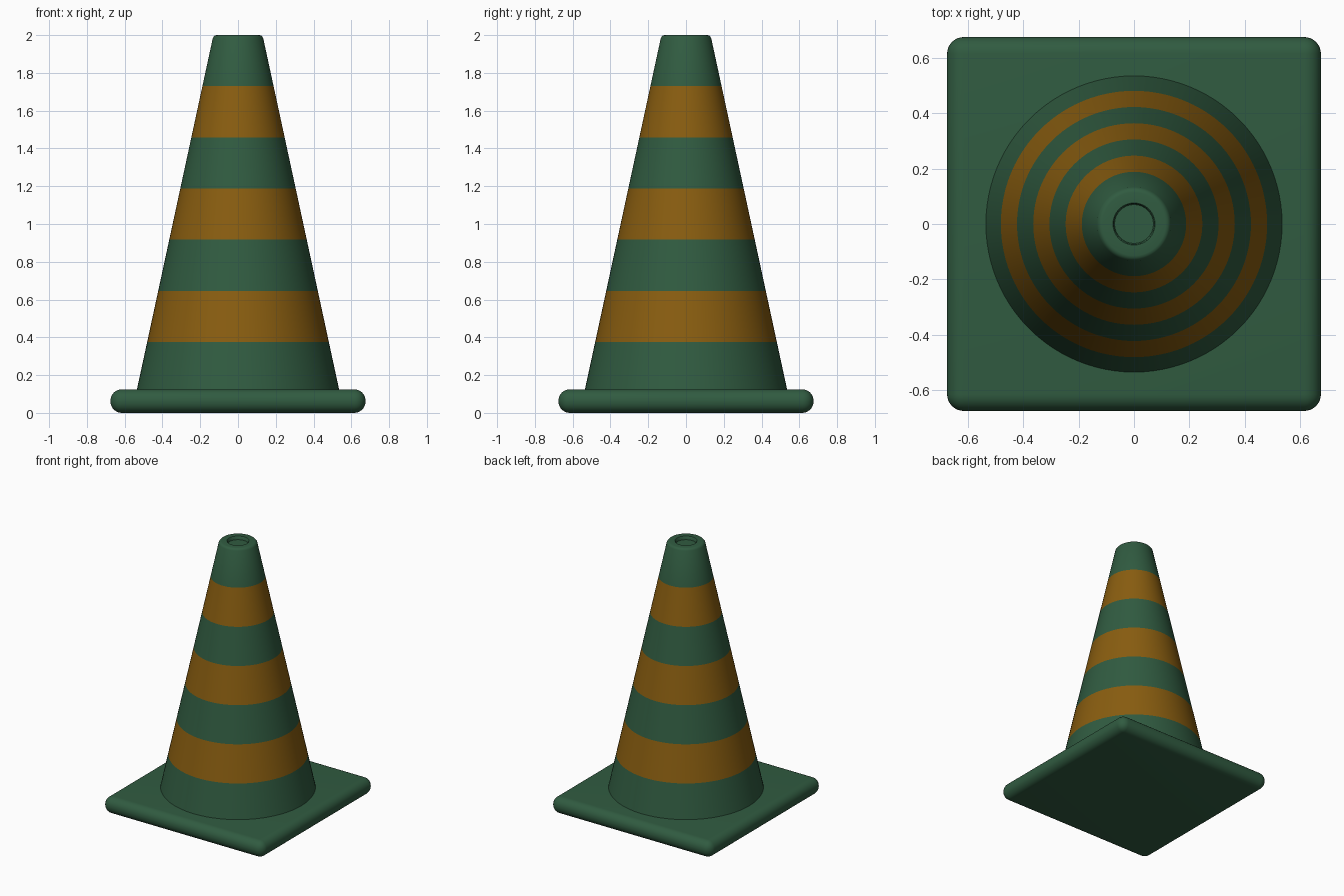
import bpy, bmesh, math

if "Cube" in bpy.data.objects:
    bpy.data.objects.remove(bpy.data.objects["Cube"])

def material(name, color):
    m = bpy.data.materials.new(name)
    m.diffuse_color = color
    m.use_nodes = True
    m.node_tree.nodes["Principled BSDF"].inputs["Base Color"].default_value = m.diffuse_color
    return m

green = material("green", (0.03, 0.105, 0.052, 1))
orange = material("orange", (0.25, 0.11, 0.005, 1))

def smooth(obj, angle):
    bpy.ops.object.select_all(action='DESELECT')
    obj.select_set(True)
    bpy.context.view_layer.objects.active = obj
    bpy.ops.object.shade_smooth_by_angle(angle=math.radians(angle))

# Square foot plate with fully rounded edges
bpy.ops.mesh.primitive_cube_add(size=1)
base = bpy.context.object
base.name = "base_plate"
for v in base.data.vertices:
    v.co = (v.co.x * 1.35, v.co.y * 1.35, (v.co.z + 0.5) * 0.125)
bm = bmesh.new()
bm.from_mesh(base.data)
bmesh.ops.bevel(bm, geom=bm.edges[:], offset=0.06, segments=8,
                profile=0.5, affect='EDGES')
bm.to_mesh(base.data)
bm.free()
base.data.materials.append(green)
smooth(base, 35)

# Cone body: lathed profile, split at the stripe boundaries
def radius(z):
    return 0.535 - (z - 0.125) * 0.216

SEG = 96
step = 0.271
heights = [0.12] + [0.375 + i * step for i in range(6)] + [1.985]
profile = [(radius(z), z) for z in heights]
# Rounded top lip and shallow recess
profile += [(0.128, 1.993), (0.122, 1.998), (0.114, 2.0),
            (0.076, 2.0), (0.073, 1.997), (0.07, 1.975)]

bm = bmesh.new()
rings = [[bm.verts.new((r * math.cos(2 * math.pi * k / SEG),
                        r * math.sin(2 * math.pi * k / SEG), z))
          for k in range(SEG)] for r, z in profile]
for i, (a, b) in enumerate(zip(rings, rings[1:])):
    for k in range(SEG):
        n = (k + 1) % SEG
        f = bm.faces.new((a[k], a[n], b[n], b[k]))
        f.material_index = 1 if i in (1, 3, 5) else 0
bm.faces.new(rings[-1])
bm.faces.new(rings[0][::-1])
mesh = bpy.data.meshes.new("cone_body")
bm.to_mesh(mesh)
bm.free()
mesh.materials.append(green)
mesh.materials.append(orange)
cone = bpy.data.objects.new("cone_body", mesh)
bpy.context.collection.objects.link(cone)
smooth(cone, 40)
